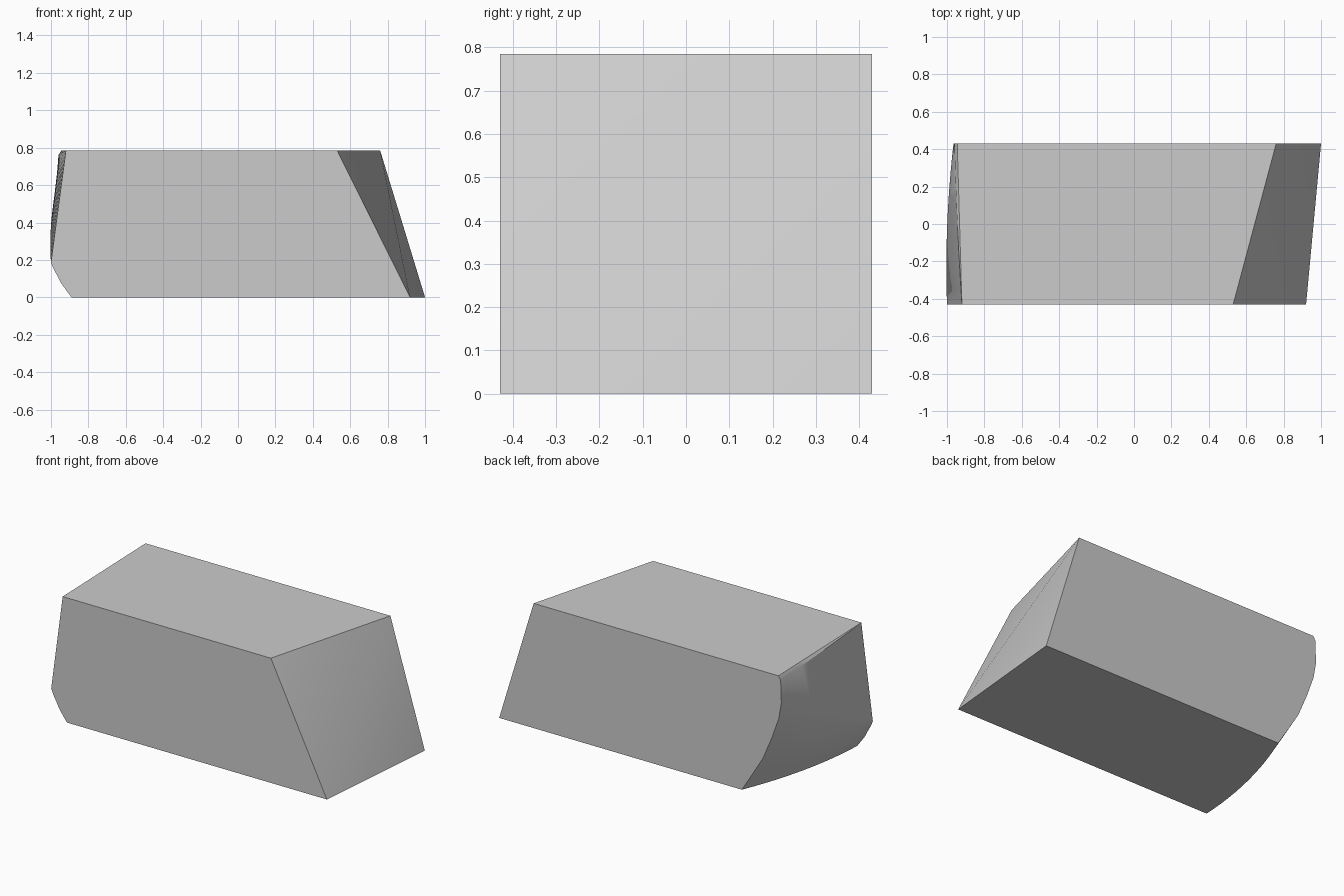
import bpy
import bmesh
import math

cube = bpy.data.objects.get("Cube")
if cube:
    bpy.data.objects.remove(cube, do_unlink=True)

HALF_Y, TOP = 0.43, 0.785
ROWS = 12

# Left end profiles (x, z), bottom to top, at the front and at the back
front_profile = [(-.89, 0), (-.92, .04), (-.945, .075), (-.963, .11),
                 (-.985, .15), (-1.0, .185), (-.92, TOP), (-.92, TOP)]
back_profile = [(-.69, 0), (-.765, .12), (-.836, .235), (-.90, .385),
                (-.948, .52), (-.965, .62), (-.96, .76), (-.945, TOP)]
# Outward bulge of each profile point halfway between front and back
bulge = [.04, .036, .032, .028, .022, .016, .004, 0]

bm = bmesh.new()

# Curved left end: loft from front profile to back profile
rows = []
for i in range(ROWS + 1):
    s = i / ROWS
    y = -HALF_Y + 2 * HALF_Y * s
    rows.append([bm.verts.new((fx + (bx - fx) * s - 4 * b * s * (1 - s),
                               y, fz + (bz - fz) * s))
                 for (fx, fz), (bx, bz), b
                 in zip(front_profile, back_profile, bulge)])
for r0, r1 in zip(rows, rows[1:]):
    for j in range(len(bulge) - 1):
        bm.faces.new((r0[j], r0[j + 1], r1[j + 1], r1[j]))

# Slanted right end: two triangles meeting on a soft diagonal
front_low = bm.verts.new((.92, -HALF_Y, 0))
front_top = bm.verts.new((.53, -HALF_Y, TOP))
back_low = bm.verts.new((1.0, HALF_Y, 0))
back_top = bm.verts.new((.76, HALF_Y, TOP))
bm.faces.new((front_low, back_top, front_top))
bm.faces.new((front_low, back_low, back_top))

# Flat front, back, bottom and top
bm.faces.new(rows[0] + [front_top, front_low])
bm.faces.new(rows[-1] + [back_top, back_low])
bm.faces.new([r[0] for r in rows] + [back_low, front_low])
bm.faces.new([r[-1] for r in rows] + [back_top, front_top])

bmesh.ops.remove_doubles(bm, verts=bm.verts[:], dist=0.0001)
bmesh.ops.recalc_face_normals(bm, faces=bm.faces[:])

mesh = bpy.data.meshes.new("slanted_block")
bm.to_mesh(mesh)
bm.free()
block = bpy.data.objects.new("slanted_block", mesh)
bpy.context.collection.objects.link(block)

# Plain grey
grey = bpy.data.materials.new("light_grey")
grey.use_nodes = True
colour = (.6, .6, .6, 1)
grey.diffuse_color = colour
grey.node_tree.nodes["Principled BSDF"].inputs["Base Color"].default_value = colour
mesh.materials.append(grey)

# Smooth the curved ends, keep the box edges sharp
bpy.ops.object.select_all(action='DESELECT')
block.select_set(True)
bpy.context.view_layer.objects.active = block
bpy.ops.object.shade_smooth_by_angle(angle=math.radians(30))
